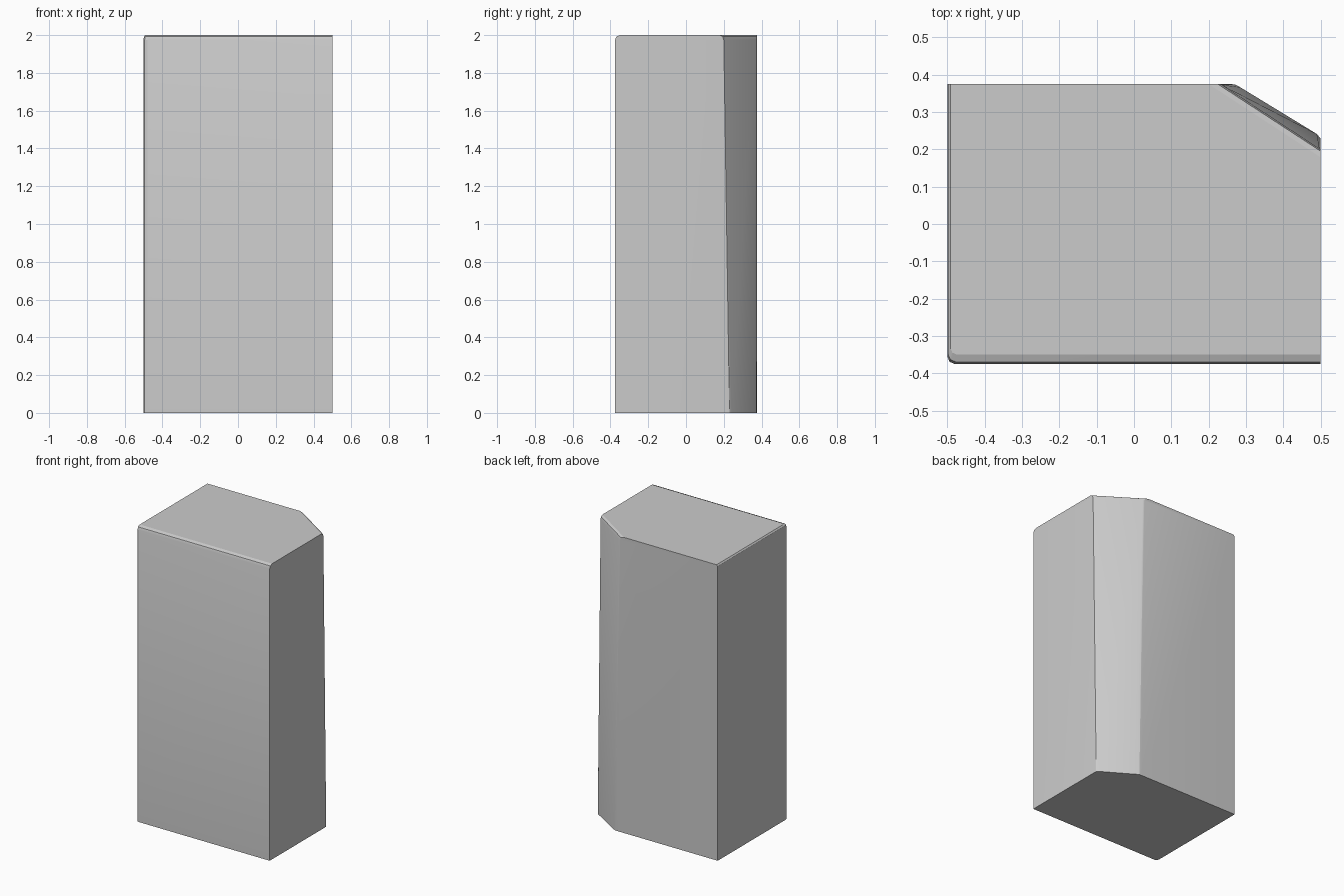
import bpy
import bmesh
import math

if "Cube" in bpy.data.objects:
    bpy.data.objects.remove(bpy.data.objects["Cube"])


def ring(z, left, front, corner, cut):
    """Counter-clockwise outline: eased front-left edge, clipped back-right corner."""
    x0, y0, c = -0.5 + left, -0.375 + front, corner
    pts = [(-0.5 + left, 0.375),
           (x0, y0 + c), (x0 + 0.3 * c, y0 + 0.3 * c), (x0 + c, y0),
           (0.5, y0)] + cut
    return [(x, y, z) for x, y in pts]


# Clipped corner: softened at the base, wider and crisper at the top
base_cut = [(0.5, 0.215), (0.499, 0.23), (0.49, 0.241),
            (0.285, 0.366), (0.27, 0.374), (0.25, 0.375)]
high_cut = [(0.5, 0.199), (0.499, 0.2), (0.497, 0.202),
            (0.24, 0.37), (0.236, 0.373), (0.23, 0.375)]


def pull(cut, d):
    """Move the clipped corner inwards, keeping it on the two outer walls."""
    ends = [(0.5, cut[0][1] - d), (0.23 - 1.5 * d, 0.375)]
    (ax, ay), (bx, by) = ends
    return [(ax + (bx - ax) * t, ay + (by - ay) * t)
            for t in (0, 0.01, 0.02, 0.98, 0.99, 1)]


# Straight body followed by the eased top edges
rings = [
    ring(0.0, 0, 0, 0.02, base_cut),
    ring(1.975, 0, 0, 0.02, high_cut),
    ring(1.992, 0.002, 0.006, 0.02, pull(high_cut, 0.004)),
    ring(2.0, 0.009, 0.026, 0.015, pull(high_cut, 0.02)),
]

bm = bmesh.new()
loops = [[bm.verts.new(p) for p in r] for r in rings]
n = len(loops[0])
for lo, hi in zip(loops, loops[1:]):
    for i in range(n):
        j = (i + 1) % n
        bm.faces.new((lo[i], lo[j], hi[j], hi[i]))
bm.faces.new(loops[0][::-1])
bm.faces.new(loops[-1])
bmesh.ops.recalc_face_normals(bm, faces=bm.faces)

mesh = bpy.data.meshes.new("stone_block")
bm.to_mesh(mesh)
bm.free()
block = bpy.data.objects.new("stone_block", mesh)
bpy.context.collection.objects.link(block)

# Crisp corners with softened bevels
bpy.context.view_layer.objects.active = block
block.select_set(True)
bpy.ops.object.shade_smooth_by_angle(angle=math.radians(20))
